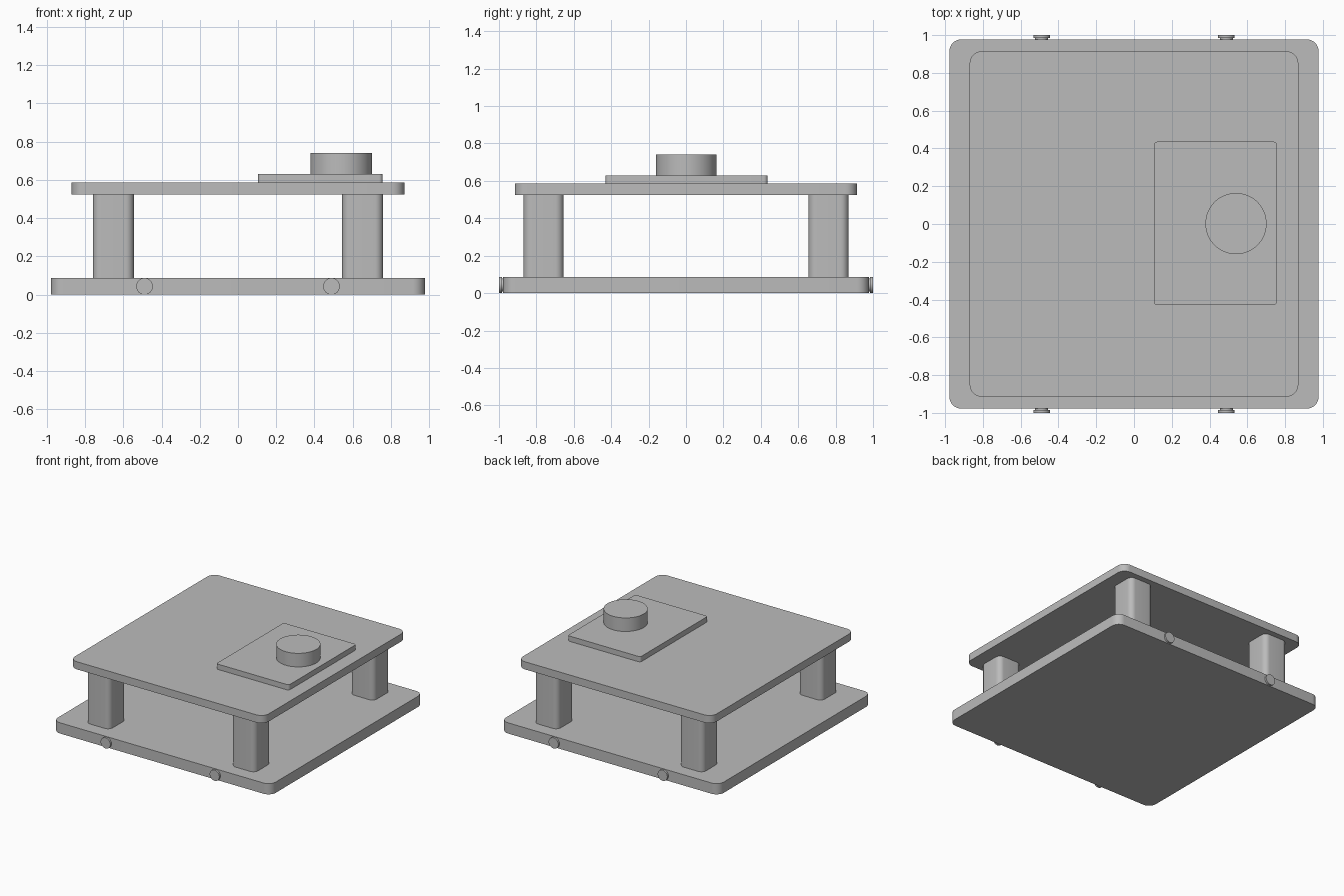
import bpy
import math

if "Cube" in bpy.data.objects:
    bpy.data.objects.remove(bpy.data.objects["Cube"], do_unlink=True)

grey = bpy.data.materials.new("plain grey")
grey.use_nodes = True
COLOUR = (0.5, 0.5, 0.5, 1)
grey.diffuse_color = COLOUR
grey.node_tree.nodes["Principled BSDF"].inputs["Base Color"].default_value = COLOUR


def finish(obj, name):
    obj.name = name
    obj.data.materials.append(grey)
    bpy.ops.object.shade_smooth_by_angle(angle=math.radians(30))


def rounded_block(name, centre, half, bottom, top, radius):
    """Box with rounded vertical corners."""
    bpy.ops.mesh.primitive_cube_add(size=2, location=(*centre, (bottom + top) / 2))
    obj = bpy.context.object
    obj.scale = (*half, (top - bottom) / 2)
    bpy.ops.object.transform_apply(location=False, rotation=False, scale=True)
    weights = obj.data.attributes.new("bevel_weight_edge", "FLOAT", "EDGE")
    for edge in obj.data.edges:
        a, b = (obj.data.vertices[i].co for i in edge.vertices)
        weights.data[edge.index].value = float(abs(a.z - b.z) > 0.001)
    bevel = obj.modifiers.new("rounded corners", "BEVEL")
    bevel.limit_method = "WEIGHT"
    bevel.width = radius
    bevel.segments = 8
    bpy.ops.object.modifier_apply(modifier=bevel.name)
    finish(obj, name)


def cylinder(name, centre, radius, depth, sides, tilt=0):
    bpy.ops.mesh.primitive_cylinder_add(vertices=sides, radius=radius, depth=depth,
                                        location=centre, rotation=(tilt, 0, 0))
    finish(bpy.context.object, name)


# Plates
rounded_block("base_plate", (0, 0), (0.978, 0.978), 0, 0.087, 0.065)
rounded_block("upper_deck", (0, 0), (0.87, 0.915), 0.525, 0.587, 0.065)
rounded_block("mount_plate", (0.431, 0.003), (0.326, 0.433), 0.587, 0.63, 0.02)

# Round turret on the mount plate
cylinder("turret", (0.54, 0.002, 0.685), 0.162, 0.11, 64)

# Four posts, and headed pegs on the front and back edges
for sy, end in ((-1, "front"), (1, "back")):
    for sx, side in ((-1, "right"), (1, "left")):
        rounded_block(f"{end}_{side}_post", (sx * 0.652, sy * 0.762),
                      (0.107, 0.107), 0.087, 0.525, 0.043)
        x = sx * 0.489
        cylinder(f"{end}_{side}_peg_neck", (x, sy * 0.975, 0.0435),
                 0.034, 0.03, 32, math.pi / 2)
        cylinder(f"{end}_{side}_peg_head", (x, sy * 0.9925, 0.0435),
                 0.0435, 0.015, 32, math.pi / 2)
